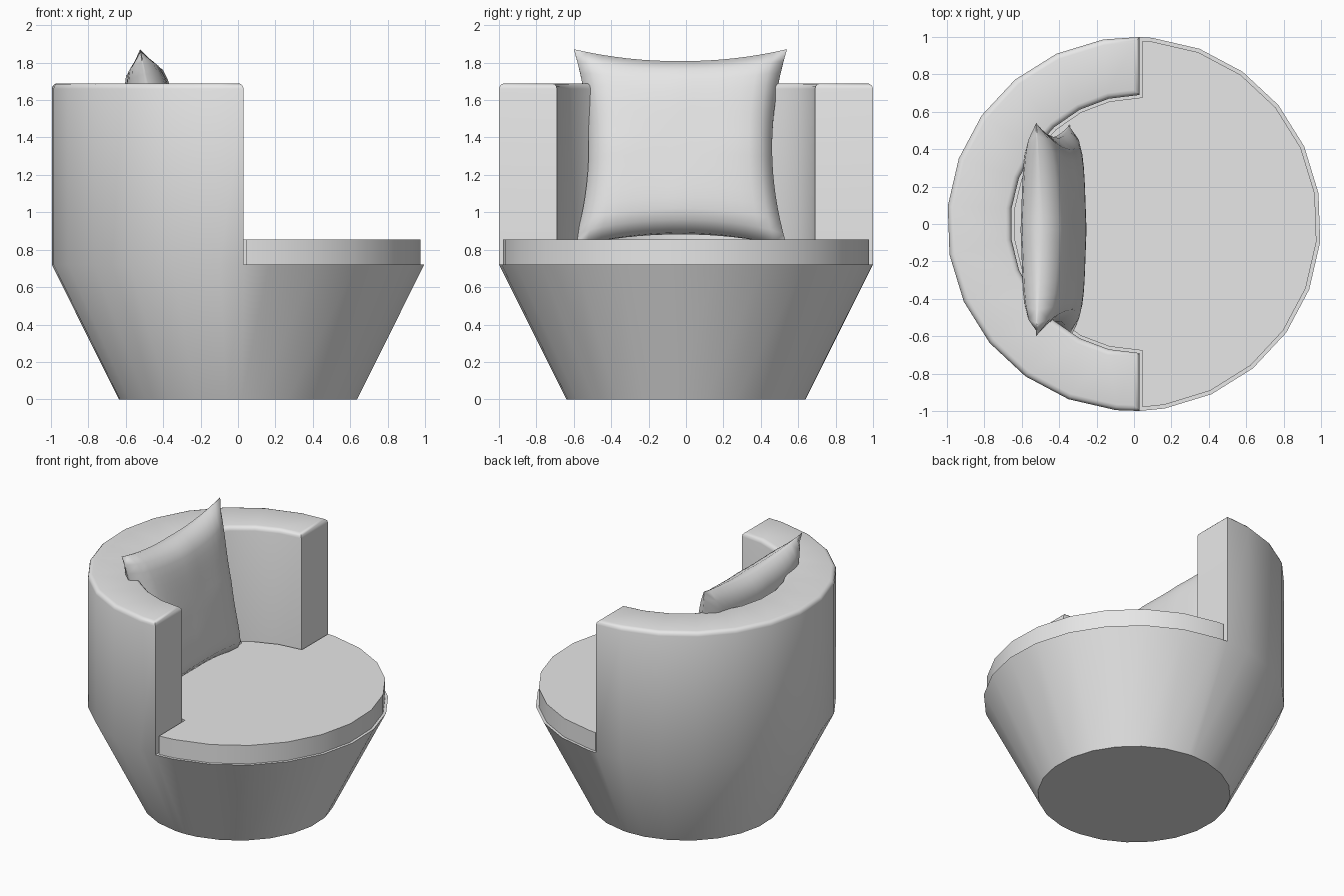
import bpy, bmesh
from math import radians, cos, sin
from mathutils import Matrix

cube = bpy.data.objects.get("Cube")
if cube:
    bpy.data.objects.remove(cube)

fabric = bpy.data.materials.new("grey fabric")
fabric.use_nodes = True
GREY = (0.8, 0.8, 0.8, 1)
fabric.diffuse_color = GREY
fabric.node_tree.nodes["Principled BSDF"].inputs["Base Color"].default_value = GREY


def finish(bm, name, angle):
    bmesh.ops.recalc_face_normals(bm, faces=bm.faces)
    mesh = bpy.data.meshes.new(name)
    bm.to_mesh(mesh)
    bm.free()
    mesh.materials.append(fabric)
    obj = bpy.data.objects.new(name, mesh)
    bpy.context.collection.objects.link(obj)
    bpy.ops.object.select_all(action="DESELECT")
    bpy.context.view_layer.objects.active = obj
    obj.select_set(True)
    bpy.ops.object.shade_smooth_by_angle(angle=radians(angle))
    return obj


def arc(angles, radius, z, cx=0.0):
    return [(cx + radius * cos(radians(a)), radius * sin(radians(a)), z) for a in angles]


# Angles round the tub: the back half carries the wall, the front half is open
END = 88.3
back = [END] + [99.5 + 15 * k for k in range(12)] + [360 - END]
front = [279.5 + 15 * k for k in range(12)]
inner = [90 + 180 * i / (len(back) - 1) for i in range(len(back))]
N = len(back)
RIM, LEDGE = 1.69, 0.72

# Tapered base and curved backrest in one shell
bm = bmesh.new()


def ring(points):
    return [bm.verts.new(p) for p in points]


foot = ring(arc(back + front, 0.64, 0))
waist = ring(arc(back + front, 1.0, LEDGE))
rim_out = ring(arc(back, 1.0, RIM))
rim_in = ring(arc(inner, 0.69, RIM, 0.03))
seat_in = ring(arc(inner, 0.69, LEDGE, 0.03))
bm.faces.new(foot)
for i in range(len(foot)):
    j = (i + 1) % len(foot)
    bm.faces.new((foot[i], foot[j], waist[j], waist[i]))
for i in range(N - 1):
    bm.faces.new((waist[i], waist[i + 1], rim_out[i + 1], rim_out[i]))
    bm.faces.new((rim_out[i], rim_out[i + 1], rim_in[i + 1], rim_in[i]))
    bm.faces.new((rim_in[i], rim_in[i + 1], seat_in[i + 1], seat_in[i]))
for i in (0, N - 1):
    bm.faces.new((waist[i], rim_out[i], rim_in[i], seat_in[i]))
bm.faces.new(seat_in + waist[N - 1:] + waist[:1])
bmesh.ops.recalc_face_normals(bm, faces=bm.faces)

# Rounded rim and inner arm corners
soft = [e for e in bm.edges
        if all(v.co.z > 1.6 for v in e.verts) and e.calc_face_angle(0) > 1]
bmesh.ops.bevel(bm, geom=soft, offset=0.03, segments=3, profile=0.5, affect="EDGES")
finish(bm, "tub_shell", 35)

# Seat cushion, wide in front and narrow inside the backrest
bm = bmesh.new()
edge = 87.3
outline = arc([360 - edge] + front + [360 + edge], 0.98, LEDGE)
outline += [(0.045, 0.675, LEDGE)] + arc(inner, 0.675, LEDGE, 0.03) + [(0.045, -0.675, LEDGE)]
base = bm.faces.new([bm.verts.new(p) for p in outline])
top = bmesh.ops.extrude_face_region(bm, geom=[base], use_keep_orig=True)
bmesh.ops.translate(bm, vec=(0, 0, 0.135),
                    verts=[g for g in top["geom"] if isinstance(g, bmesh.types.BMVert)])
finish(bm, "seat_cushion", 30)

# Back pillow: two puffed sheets with pinched sides, joined at the seam
bm = bmesh.new()
STEPS = 16
for side in (-1, 1):
    made = bmesh.ops.create_grid(bm, x_segments=STEPS, y_segments=STEPS, size=1)
    for v in made["verts"]:
        u, w = v.co.x, v.co.y
        puff = max(0, (1 - abs(u) ** 5) * (1 - abs(w) ** 5)) ** 0.5
        y = 0.57 * u * (1 - 0.14 * (1 - w * w))
        z = 0.535 * w * (1 - 0.13 * (1 - u * u))
        v.co = (side * (0.03 * (1 - abs(u * w)) + 0.1 * puff), y, z)
rims = [e for e in bm.edges if e.is_boundary]
bmesh.ops.bridge_loops(bm, edges=rims)
bmesh.ops.remove_doubles(bm, verts=bm.verts, dist=0.001)
pillow = finish(bm, "back_pillow", 60)
pillow.matrix_world = Matrix.Translation((-0.43, -0.03, 1.345)) @ Matrix.Rotation(radians(-10), 4, "Y")
